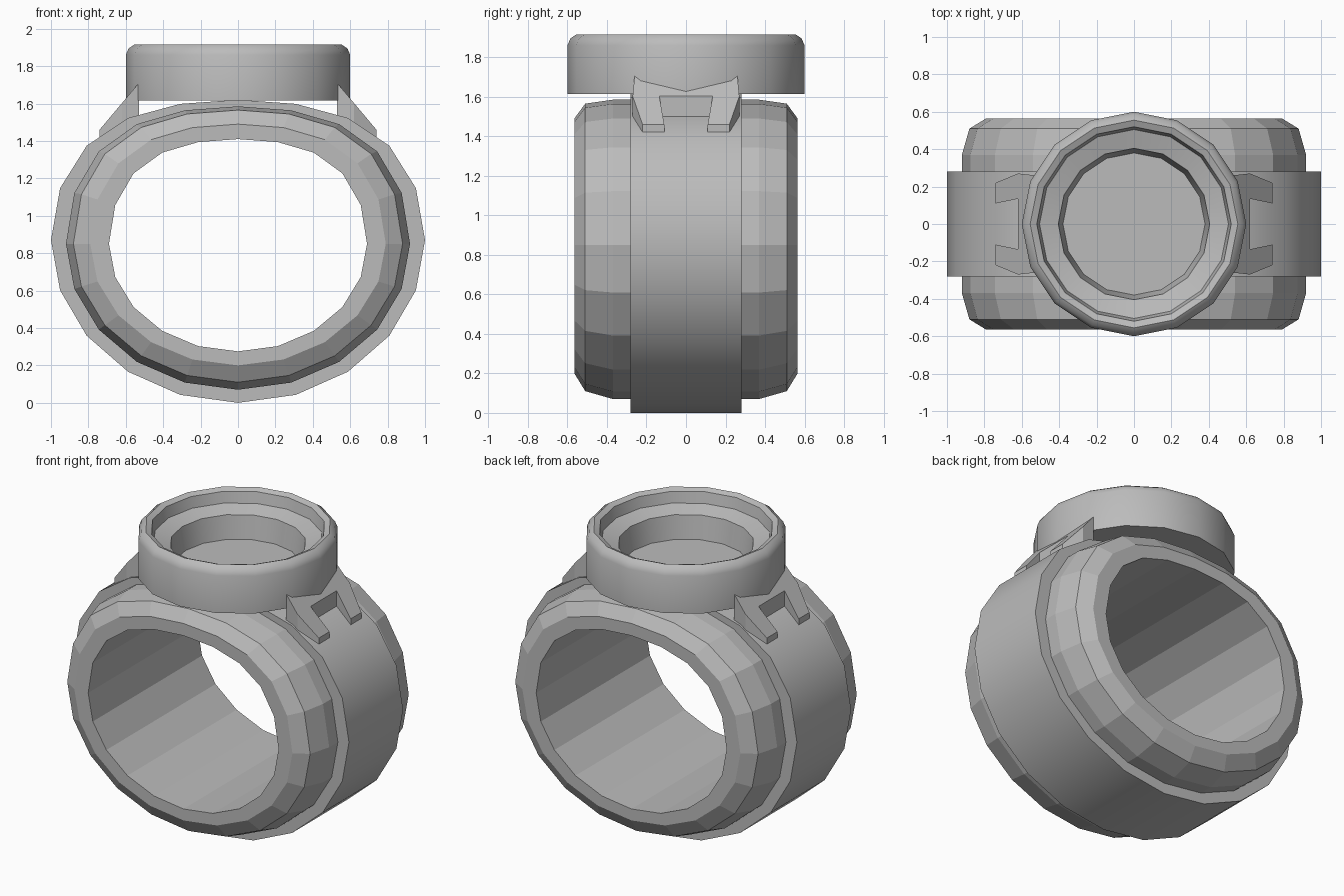
import bpy, bmesh, math

cube = bpy.data.objects.get("Cube")
if cube:
    bpy.data.objects.remove(cube, do_unlink=True)

grey = bpy.data.materials.new("grey")
grey.use_nodes = True
colour = (0.5, 0.5, 0.5, 1)
grey.diffuse_color = colour
grey.node_tree.nodes["Principled BSDF"].inputs["Base Color"].default_value = colour


def finish(bm, name, smooth_angle=None):
    """Turn a bmesh into an object, flat or smooth by angle."""
    bmesh.ops.recalc_face_normals(bm, faces=bm.faces)
    mesh = bpy.data.meshes.new(name)
    bm.to_mesh(mesh)
    bm.free()
    mesh.materials.append(grey)
    obj = bpy.data.objects.new(name, mesh)
    bpy.context.collection.objects.link(obj)
    if smooth_angle:
        bpy.ops.object.select_all(action="DESELECT")
        obj.select_set(True)
        bpy.context.view_layer.objects.active = obj
        bpy.ops.object.shade_smooth_by_angle(angle=math.radians(smooth_angle))
    return obj


def bridge(bm, a, b):
    for i in range(len(a)):
        j = (i + 1) % len(a)
        bm.faces.new((a[i], a[j], b[j], b[i]))


def oval(bm, half_width, low, high, y, centre, sides=20):
    """Oval loop around the y axis, with a flattened upper half."""
    loop = []
    for i in range(sides):
        a = 2 * math.pi * i / sides
        s = math.sin(a)
        if s > 0:
            z = centre + (high - centre) * s * (1 + 0.22 * (1 - s * s))
        else:
            z = centre + (centre - low) * s
        loop.append(bm.verts.new((half_width * math.cos(a), y, z)))
    return loop


def band(name, sections, centre, smooth_angle=None):
    """Closed band lofted through (half width, low z, high z, y) sections."""
    bm = bmesh.new()
    loops = [oval(bm, *s, centre) for s in sections]
    for k in range(len(loops)):
        bridge(bm, loops[k], loops[(k + 1) % len(loops)])
    return finish(bm, name, smooth_angle)


# Inner band with chamfered rims, mirrored front to back
half = [(0.69, 0.275, 1.41, 0.565), (0.79, 0.2, 1.49, 0.565),
        (0.88, 0.11, 1.565, 0.51), (0.92, 0.07, 1.585, 0.37)]
band("inner_band", half + [(w, l, h, -y) for w, l, h, y in reversed(half)], 0.85)

# Raised middle strap
w = 0.28
band("middle_strap", [(0.88, 0.12, 1.53, w), (1, 0, 1.62, w),
                      (1, 0, 1.62, -w), (0.88, 0.12, 1.53, -w)], 0.87, 30)

# Round case: stepped profile of (radius, z) spun about z
profile = [(0.6, 1.615), (0.6, 1.86), (0.585, 1.895), (0.555, 1.915),
           (0.52, 1.9), (0.505, 1.83), (0.405, 1.8), (0.38, 1.65)]
bm = bmesh.new()
loops = []
for r, z in profile:
    loops.append([bm.verts.new((r * math.cos(i * math.pi / 8),
                                r * math.sin(i * math.pi / 8), z))
                  for i in range(16)])
for a, b in zip(loops, loops[1:]):
    bridge(bm, a, b)
bm.faces.new(loops[0])
bm.faces.new(loops[-1])
finish(bm, "round_case", 35)

# Two-legged sloping lugs joining the case to the strap
half_outline = [(0.59, 0), (0.53, 0.26), (0.62, 0.27), (0.74, 0.22),
                (0.74, 0.11), (0.62, 0.135)]
outline = half_outline + [(x, -y) for x, y in reversed(half_outline[1:])]
for side, name in ((1, "left_lug"), (-1, "right_lug")):
    bm = bmesh.new()
    top, base = [], []
    for x, y in outline:
        top.append(bm.verts.new((side * x, y, 1.71 - 1.19 * (x - 0.53))))
        base.append(bm.verts.new((side * x, y, 1.5 - 0.55 * (x - 0.53))))
    bridge(bm, top, base)
    bm.faces.new(top)
    bm.faces.new(base)
    finish(bm, name)
